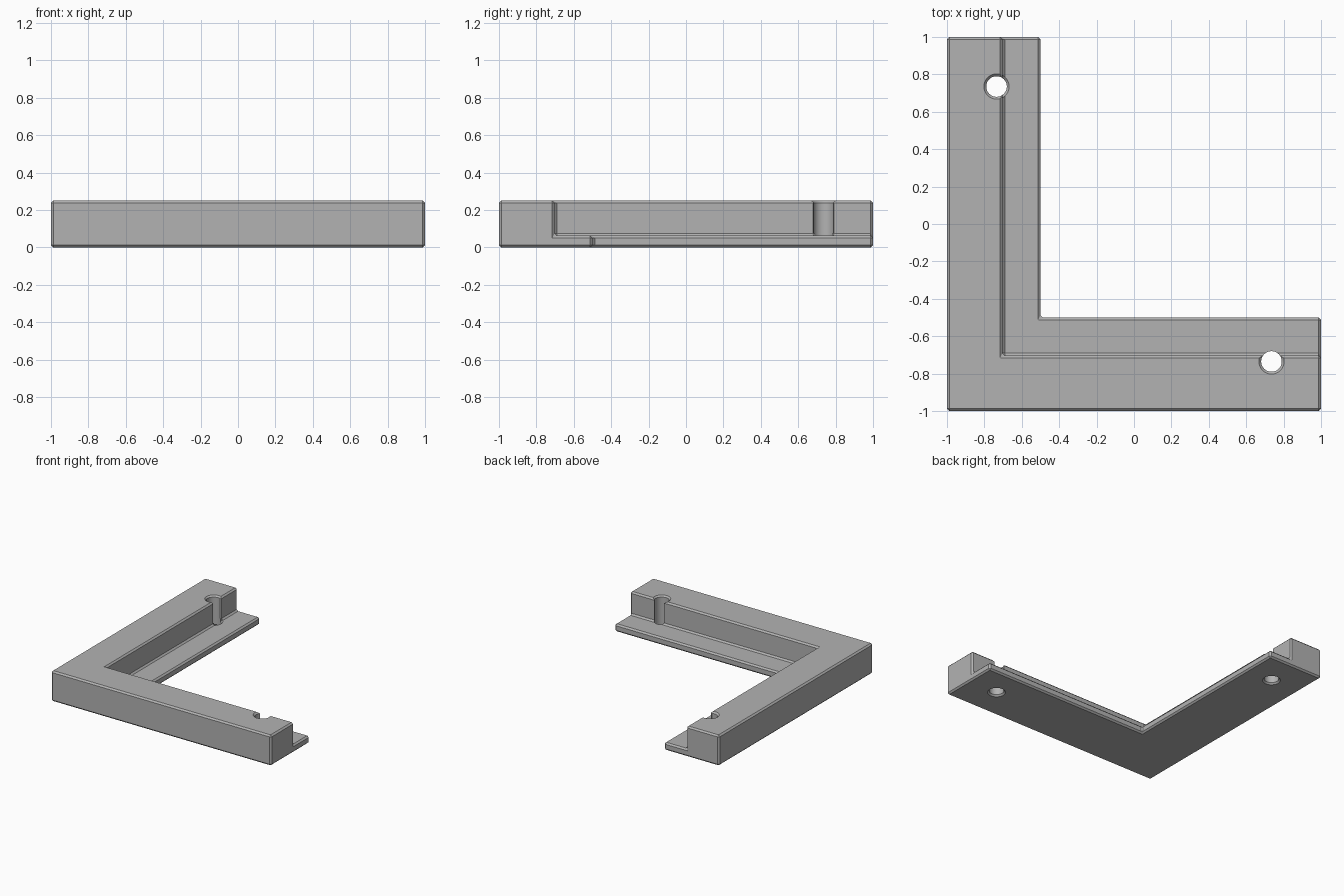
import bpy
import bmesh
import math
from mathutils import Matrix, Vector

if "Cube" in bpy.data.objects:
    bpy.data.objects.remove(bpy.data.objects["Cube"], do_unlink=True)

HEIGHT, LEDGE, WIDTH, WALL = 0.25, 0.0625, 0.5, 0.297
EDGE = 0.0125          # chamfer on every edge
HOLE, RIM, INSET = 0.055, 0.0675, 0.265

grey = bpy.data.materials.new("plain grey")
grey.use_nodes = True
colour = (0.45, 0.45, 0.45, 1)
grey.diffuse_color = colour
grey.node_tree.nodes["Principled BSDF"].inputs["Base Color"].default_value = colour


def make_object(name, bm):
    bmesh.ops.recalc_face_normals(bm, faces=bm.faces)
    mesh = bpy.data.meshes.new(name)
    bm.to_mesh(mesh)
    bm.free()
    mesh.materials.append(grey)
    obj = bpy.data.objects.new(name, mesh)
    bpy.context.collection.objects.link(obj)
    return obj


def spun(profile, steps=48):
    """Closed solid of revolution about z from (radius, height) points."""
    bm = bmesh.new()
    rings = [[bm.verts.new((r * math.cos(math.tau * i / steps),
                            r * math.sin(math.tau * i / steps), z))
              for i in range(steps)] for r, z in profile]
    for a, b in zip(rings, rings[1:]):
        for i in range(steps):
            j = (i + 1) % steps
            bm.faces.new((a[i], a[j], b[j], b[i]))
    bm.faces.new(rings[0])
    bm.faces.new(rings[-1])
    return bm


# Stepped section mitred round the corner of the L
section = [(0, 0), (WIDTH, 0), (WIDTH, LEDGE), (WALL, LEDGE), (WALL, HEIGHT), (0, HEIGHT)]
bm = bmesh.new()
rings = [[bm.verts.new(place(d - 1, z)) for d, z in section] for place in (
    lambda d, z: (1, d, z), lambda d, z: (d, d, z), lambda d, z: (d, 1, z))]
for a, b in zip(rings, rings[1:]):
    for i in range(len(section)):
        j = (i + 1) % len(section)
        bm.faces.new((a[i], a[j], b[j], b[i]))
bm.faces.new(rings[0])
bm.faces.new(rings[-1])
bracket = make_object("corner_bracket", bm)

bevel = bracket.modifiers.new("edge chamfer", 'BEVEL')
bevel.width = EDGE
bevel.segments = 1
bevel.limit_method = 'ANGLE'
bevel.use_clamp_overlap = False


# Cutters for a screw hole; local +x points from the wall to the ledge
def hole_cutter():
    return spun([(RIM + 0.01, -0.01), (HOLE, EDGE), (HOLE, HEIGHT - EDGE),
                 (RIM + 0.01, HEIGHT + 0.01)])


def ledge_rim_cutter():
    bm = spun([(HOLE - 0.001, LEDGE - EDGE - 0.001), (RIM, LEDGE), (RIM, LEDGE + EDGE)])
    cut = bmesh.ops.bisect_plane(
        bm, geom=bm.verts[:] + bm.edges[:] + bm.faces[:],
        plane_co=Vector((WALL - INSET, 0, 0)), plane_no=Vector((1, 0, 0)), clear_inner=True)
    bmesh.ops.holes_fill(
        bm, edges=[e for e in cut["geom_cut"] if isinstance(e, bmesh.types.BMEdge)])
    return bm


def slot_edge_cutter():
    outline = [(0.02, 0.05), (0.034, 0.056), (0.06, 0.056)]
    outline += [(x, -y) for x, y in reversed(outline)]
    bm = bmesh.new()
    base = bm.faces.new([bm.verts.new((x, y, LEDGE + EDGE)) for x, y in outline])
    top = bmesh.ops.extrude_face_region(bm, geom=[base])["geom"]
    bmesh.ops.translate(bm, vec=(0, 0, HEIGHT),
                        verts=[v for v in top if isinstance(v, bmesh.types.BMVert)])
    return bm


cutters = []
centre = 1 - INSET
for side, x, y, turn in (("back", -centre, centre, 0), ("left", centre, -centre, math.pi / 2)):
    for part, build in (("hole", hole_cutter), ("ledge_rim", ledge_rim_cutter),
                        ("slot_edge", slot_edge_cutter)):
        bm = build()
        bm.transform(Matrix.Translation((x, y, 0)) @ Matrix.Rotation(turn, 4, 'Z'))
        cutter = make_object(f"{side}_{part}_cutter", bm)
        cutter.hide_render = True
        cutters.append(cutter)
        mod = bracket.modifiers.new(cutter.name, 'BOOLEAN')
        mod.operation = 'DIFFERENCE'
        mod.solver = 'EXACT'
        mod.object = cutter

# Bake the cuts and remove the helpers
bpy.context.view_layer.update()
result = bracket.evaluated_get(bpy.context.evaluated_depsgraph_get())
baked = bpy.data.meshes.new_from_object(result)
bracket.modifiers.clear()
bracket.data = baked
baked.materials.clear()
baked.materials.append(grey)
for polygon in baked.polygons:
    polygon.material_index = 0
for cutter in cutters:
    bpy.data.objects.remove(cutter, do_unlink=True)

for obj in bpy.context.selected_objects:
    obj.select_set(False)
bracket.select_set(True)
bpy.context.view_layer.objects.active = bracket
bpy.ops.object.shade_smooth_by_angle(angle=math.radians(25))
